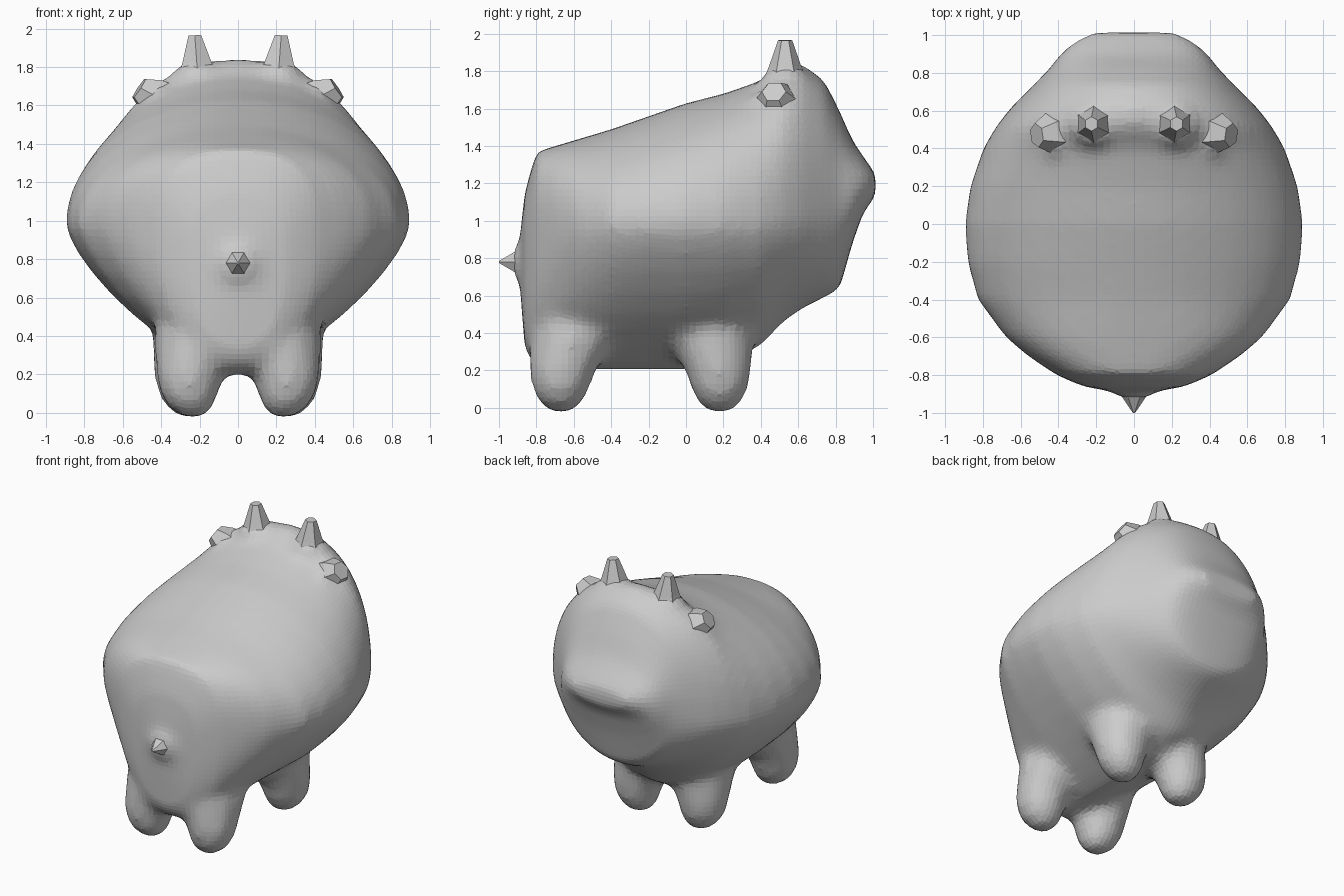
import bpy, bmesh, math
from mathutils import Vector

if "Cube" in bpy.data.objects:
    bpy.data.objects.remove(bpy.data.objects["Cube"])


def make_object(name, bm):
    bmesh.ops.recalc_face_normals(bm, faces=bm.faces[:])
    me = bpy.data.meshes.new(name)
    bm.to_mesh(me)
    bm.free()
    ob = bpy.data.objects.new(name, me)
    bpy.context.collection.objects.link(ob)
    return ob


def loft(bm, rings):
    # skin a list of point rings and cap both ends
    loops = [[bm.verts.new(p) for p in r] for r in rings]
    n = len(loops[0])
    for a, b in zip(loops, loops[1:]):
        for i in range(n):
            j = (i + 1) % n
            bm.faces.new((a[i], a[j], b[j], b[i]))
    bm.faces.new(loops[0])
    bm.faces.new(loops[-1])


def cone(bm, stations, sides=6):
    # tapered tube: list of (centre, radius) along a straight axis
    axis = (Vector(stations[-1][0]) - Vector(stations[0][0])).normalized()
    rot = axis.to_track_quat('Z', 'Y').to_matrix()
    angles = [2 * math.pi * k / sides for k in range(sides)]
    loft(bm, [[Vector(c) + rot @ Vector((r * math.cos(t), r * math.sin(t), 0))
               for t in angles] for c, r in stations])


def section(y, top, bottom, mid, w, low_n, sides=40):
    # superellipse: rounded upper half, more tapered lower half
    up_n = 2.0 + 0.5 * min(1, max(0, (-0.4 - y) / 0.3)) + 0.25 * min(1, max(0, y / 0.5))
    pts = []
    for i in range(sides):
        a = 2 * math.pi * i / sides
        c, s = math.cos(a), math.sin(a)
        n = up_n if s >= 0 else low_n
        h = (top - mid) if s >= 0 else (mid - bottom)
        pts.append((math.copysign(abs(c) ** (2 / n), c) * w, y,
                    mid + math.copysign(abs(s) ** (2 / n), s) * h))
    return pts


# Body: y, top, bottom, widest height, half width, lower exponent
SECTIONS = [
    (-0.885, 0.95, 0.60, 0.80, 0.12, 2.0),
    (-0.86, 1.16, 0.30, 0.90, 0.27, 2.6),
    (-0.80, 1.37, 0.22, 0.96, 0.41, 2.3),
    (-0.70, 1.40, 0.20, 0.98, 0.56, 1.8),
    (-0.60, 1.43, 0.20, 0.98, 0.68, 1.55),
    (-0.40, 1.49, 0.20, 0.98, 0.83, 1.4),
    (-0.20, 1.56, 0.20, 0.98, 0.885, 1.36),
    (0.00, 1.63, 0.20, 0.98, 0.90, 1.38),
    (0.20, 1.68, 0.23, 0.98, 0.87, 1.4),
    (0.40, 1.75, 0.33, 0.99, 0.80, 1.5),
    (0.52, 1.84, 0.46, 1.01, 0.73, 1.6),
    (0.62, 1.84, 0.53, 1.02, 0.65, 1.7),
    (0.74, 1.75, 0.59, 1.05, 0.53, 1.9),
    (0.82, 1.59, 0.63, 1.09, 0.45, 2.0),
    (0.89, 1.43, 0.88, 1.14, 0.40, 2.2),
    (0.95, 1.34, 1.05, 1.19, 0.34, 2.3),
    (1.015, 1.25, 1.13, 1.20, 0.23, 2.3),
]
bm = bmesh.new()
loft(bm, [section(*s) for s in SECTIONS])

# Legs, flaring upward into the belly: height, radius, x inset, y drift
LEG = [(-0.025, 0.06, 0.02, 0), (0.03, 0.12, 0.01, 0), (0.10, 0.155, 0, 0),
       (0.20, 0.18, 0.005, 0.01), (0.29, 0.21, 0.03, 0.04),
       (0.38, 0.24, 0.055, 0.07), (0.50, 0.24, 0.07, 0.08), (0.70, 0.18, 0.1, 0.09)]
for side in (-1, 1):
    for fx, fy, d in ((0.255, -0.67, 1), (0.265, 0.18, -0.75)):
        loft(bm, [[(side * (fx - inset) + r * math.cos(t), fy + d * drift + r * math.sin(t), z)
                   for t in (2 * math.pi * k / 12 for k in range(12))]
                  for z, r, inset, drift in LEG])
    # swellings under the ears and horns
    cone(bm, [((side * 0.28, 0.49, 1.50), 0.20), ((side * 0.47, 0.48, 1.65), 0.11)], 12)
    cone(bm, [((side * 0.21, 0.53, 1.65), 0.18), ((side * 0.22, 0.53, 1.83), 0.09)], 12)
# swelling under the front point
cone(bm, [((0, -0.80, 0.78), 0.26), ((0, -0.93, 0.78), 0.06)], 12)

body = make_object("body_with_legs", bm)
mod = body.modifiers.new("fuse", 'REMESH')
mod.mode = 'VOXEL'
mod.voxel_size = 0.036
mod = body.modifiers.new("soften", 'SMOOTH')
mod.factor = 0.5
mod.iterations = 9


def spike(name, stations):
    sbm = bmesh.new()
    cone(sbm, stations)
    return make_object(name, sbm)


# Six-sided horns and ears
for side, tag in ((-1, "left"), (1, "right")):
    spike("horn_" + tag, [((side * 0.21, 0.53, 1.74), 0.12),
                          ((side * 0.215, 0.53, 1.83), 0.085),
                          ((side * 0.225, 0.53, 1.965), 0.038)])
    spike("ear_" + tag, [((side * 0.38, 0.49, 1.60), 0.135),
                         ((side * 0.455, 0.48, 1.655), 0.105),
                         ((side * 0.515, 0.47, 1.69), 0.065)])

# Small point on the front face
spike("front_point", [((0, -0.88, 0.78), 0.08),
                      ((0, -0.92, 0.78), 0.06),
                      ((0, -1.0, 0.78), 0.006)])
